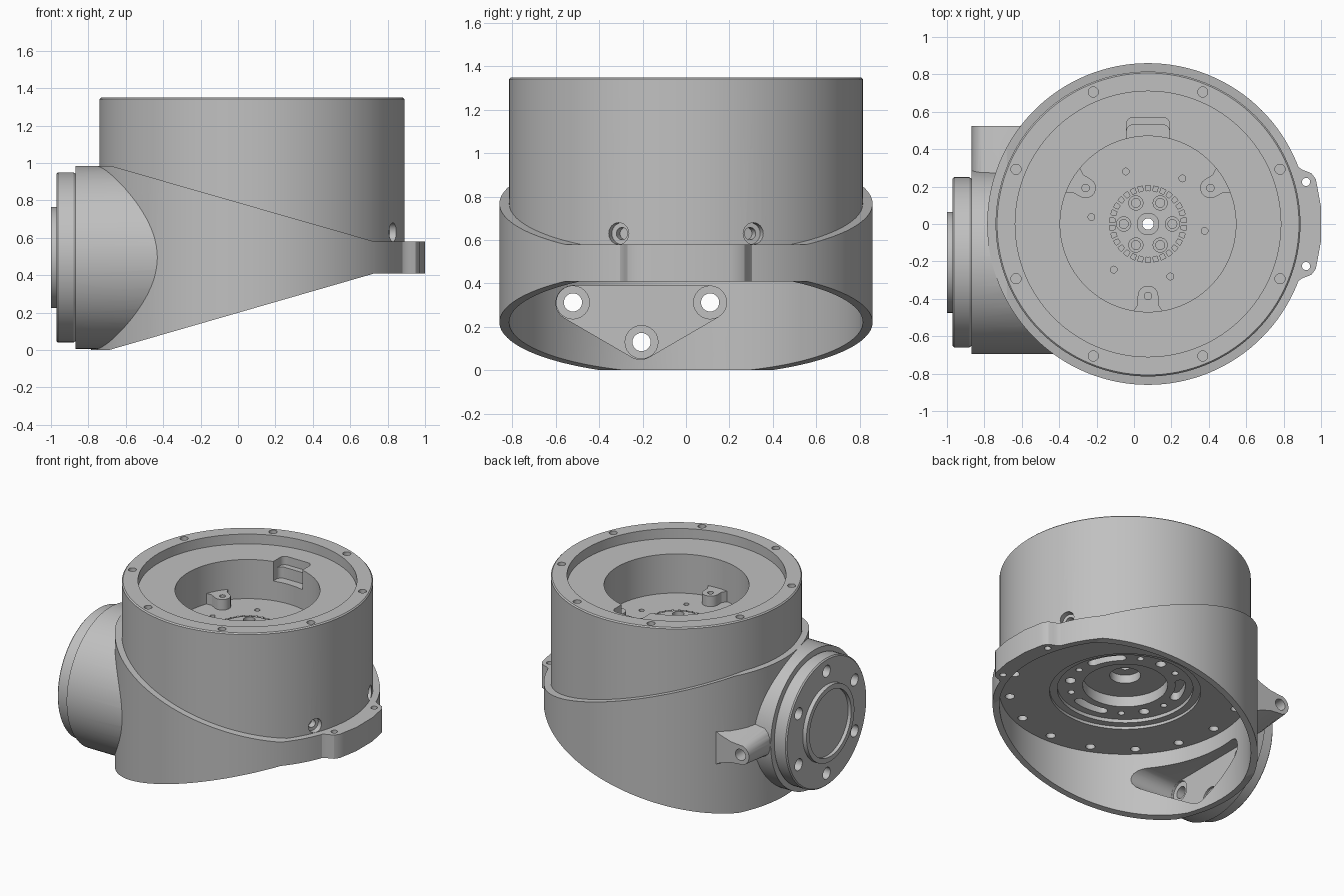
import bpy, bmesh
from math import cos, sin, radians, pi
from mathutils import Matrix, Vector

if "Cube" in bpy.data.objects:
    bpy.data.objects.remove(bpy.data.objects["Cube"])

grey = bpy.data.materials.new("cast_grey")
grey.use_nodes = True
grey.diffuse_color = (0.53, 0.53, 0.53, 1)
grey.node_tree.nodes["Principled BSDF"].inputs["Base Color"].default_value = grey.diffuse_color

CX = 0.075                      # drum axis
FY, FZ = -0.205, 0.495          # side flange axis
DRUM = Matrix.Translation((CX, 0, 0))
ALONG_X = Matrix(((0, 0, 1, 0), (1, 0, 0, 0), (0, 1, 0, 0), (0, 0, 0, 1)))
ALONG_Y = Matrix(((1, 0, 0, 0), (0, 0, -1, 0), (0, 1, 0, 0), (0, 0, 0, 1)))


def arc(cx, cy, r, a0, a1, n=8):
    steps = [radians(a0 + (a1 - a0) * i / n) for i in range(n + 1)]
    return [(cx + r * cos(a), cy + r * sin(a)) for a in steps]


def polar(r, deg, z=0):
    return Vector((CX + r * cos(radians(deg)), r * sin(radians(deg)), z))


def rod(bm, start, end, r, seg=24):
    d = end - start
    m = Matrix.Translation((start + end) / 2) @ d.to_track_quat('Z', 'Y').to_matrix().to_4x4()
    bmesh.ops.create_cone(bm, cap_ends=True, segments=seg, radius1=r, radius2=r,
                          depth=d.length, matrix=m)


def pit(bm, r_pos, deg, z0, z1, r):
    rod(bm, polar(r_pos, deg, z0), polar(r_pos, deg, z1), r, 20)


def prism(bm, pts, z0, z1, m):
    lo = [bm.verts.new(m @ Vector((x, y, z0))) for x, y in pts]
    hi = [bm.verts.new(m @ Vector((x, y, z1))) for x, y in pts]
    n = len(pts)
    bm.faces.new(lo[::-1])
    bm.faces.new(hi)
    for i in range(n):
        bm.faces.new((lo[i], lo[(i + 1) % n], hi[(i + 1) % n], hi[i]))
    return hi


def lathe(bm, profile, m, seg=96):
    rings = [[bm.verts.new(m @ Vector((r * cos(2 * pi * k / seg), r * sin(2 * pi * k / seg), z)))
              for r, z in profile] for k in range(seg)]
    n = len(profile)
    for k in range(seg):
        a, b = rings[k], rings[(k + 1) % seg]
        for i in range(n):
            j = (i + 1) % n
            bm.faces.new((a[i], b[i], b[j], a[j]))


def finish(name, bm):
    bmesh.ops.recalc_face_normals(bm, faces=bm.faces[:])
    mesh = bpy.data.meshes.new(name)
    bm.to_mesh(mesh)
    bm.free()
    mesh.materials.append(grey)
    ob = bpy.data.objects.new(name, mesh)
    bpy.context.collection.objects.link(ob)
    return ob


def combine(target, bm, op):
    tool = finish("cutter", bm)
    tool.hide_render = True
    mod = target.modifiers.new("cut", 'BOOLEAN')
    mod.operation, mod.solver, mod.use_self, mod.object = op, 'EXACT', True, tool
    deps = bpy.context.evaluated_depsgraph_get()
    mesh = bpy.data.meshes.new_from_object(target.evaluated_get(deps))
    target.modifiers.clear()
    target.data = mesh
    bpy.data.objects.remove(tool)


# Main drum: stepped top, deep central well, stepped underside
bm = bmesh.new()
lathe(bm, [(.815, .5), (.815, 1.342), (.807, 1.35), (.71, 1.35), (.71, 1.28), (.47, 1.28),
           (.47, 1.0), (.205, 1.0), (.205, .95), (.178, .95), (.178, 1.01), (.06, 1.01),
           (.06, 1.03), (.03, 1.03), (.03, .68), (.1, .68), (.1, .62), (.275, .62),
           (.275, .545), (.44, .545), (.44, .52), (.49, .52), (.49, .5)], DRUM, 128)
drum = finish("main_drum", bm)

bm = bmesh.new()
for k in range(8):                                   # top rim bolts
    pit(bm, .764, 22.5 + 45 * k, 1.27, 1.4, .027)
for k in range(6):                                   # hub and floor bolts
    pit(bm, .13, 60 * k, .97, 1.1, .038)
    pit(bm, .13, 60 * k, .9, 1.0, .024)
    pit(bm, .305, 60 * k - 7, .95, 1.1, .018)
for k in range(16):                                  # underside bolts
    pit(bm, .75, 22.5 * k, .4, .57, .031)
for a in (30, 150, 270):                             # underside slots and holes
    ends = [(.358 * cos(radians(a + s)), .358 * sin(radians(a + s))) for s in (16, -16)]
    prism(bm, arc(0, 0, .39, a - 16, a + 16) + arc(*ends[0], .032, a + 16, a + 196)[1:-1]
          + arc(0, 0, .326, a + 16, a - 16) + arc(*ends[1], .032, a + 164, a + 344)[1:-1],
          .4, .6, DRUM)
    for off, r in ((60, .034), (36, .022), (84, .022)):
        pit(bm, .36, a + off, .4, .6, r)
for a in (-22.4, 22.4):                              # side screws
    rod(bm, polar(.775, a, .63), polar(.9, a, .63), .05)
    rod(bm, polar(.73, a, .63), polar(.8, a, .63), .028)
combine(drum, bm, 'DIFFERENCE')

# Cable notch in the well wall, shallower below its lip
for depth, bottom in ((.53, 1.14), (.57, 1.22)):
    bm = bmesh.new()
    top = depth - .035
    corners = arc(.08, top, .035, 0, 90, 4) + arc(-.08, top, .035, 90, 180, 4)
    prism(bm, corners + [(-.115, .4), (.115, .4)], bottom, 1.32, DRUM)
    combine(drum, bm, 'DIFFERENCE')

# Splined ring around the hub
bm = bmesh.new()
for k in range(30):
    m = DRUM @ Matrix.Rotation(2 * pi * k / 30, 4, 'Z') @ Matrix.Translation((.19, 0, .975))
    bmesh.ops.create_cube(bm, size=1, matrix=m @ Matrix.Diagonal((.034, .016, .06, 1)))
spline = finish("hub_teeth", bm)

# Three lugs on the floor of the well
bm = bmesh.new()
outline = arc(.385, 0, .055, 90, 270) + [(.43, -.055), (.478, -.085), (.478, .085), (.43, .055)]
for a in (30, 150, 270):
    prism(bm, outline, .99, 1.075, DRUM @ Matrix.Rotation(radians(a), 4, 'Z'))
lugs = finish("mounting_lugs", bm)
bm = bmesh.new()
for a in (30, 150, 270):
    pit(bm, .385, a, 1.02, 1.1, .02)
combine(lugs, bm, 'DIFFERENCE')

# Slanted collar: a round block trimmed by its side outline
bm = bmesh.new()
rod(bm, Vector((CX, 0, -.5)), Vector((CX, 0, 1.5)), .86, 128)
collar = finish("slanted_collar", bm)
bm = bmesh.new()
prism(bm, [(-1, .985), (-.68, .985), (.73, .58), (1, .58), (1, .41), (.73, .41),
           (-.69, 0), (-1, 0)], -1, 1, ALONG_Y)
combine(collar, bm, 'INTERSECT')

# Side flange barrel
bm = bmesh.new()
rod(bm, Vector((-.87, FY, FZ)), Vector((-.4, FY, FZ)), .49, 96)
combine(collar, bm, 'UNION')

# Screw boss beside the barrel, flaring towards the collar and the barrel
bm = bmesh.new()
boss = arc(-.798, FZ, .07, 80, 280) + [(-.72, FZ - .075), (-.64, FZ - .1), (-.5, FZ - .17),
                                       (-.5, FZ + .17), (-.64, FZ + .1), (-.72, FZ + .075)]
for v in prism(bm, boss, -.525, -.15, ALONG_Y):
    v.co.z = FZ + (v.co.z - FZ) * 1.7
combine(collar, bm, 'UNION')

# Tab with two holes
bm = bmesh.new()
half = [(1.0, 0), (1.0, .09), (.98, .2), (.972, .24), (.95, .27), (.92, .283), (.9, .29),
        (.885, .3), (.865, .315), (.7, .315)]
prism(bm, half + [(x, -y) for x, y in half[:0:-1]], .41, .58, Matrix.Identity(4))
combine(collar, bm, 'UNION')

# Hollow the collar, then cut the triangular pocket and holes
bm = bmesh.new()
rod(bm, Vector((CX, 0, -.6)), Vector((CX, 0, 1.6)), .815, 128)
combine(collar, bm, 'DIFFERENCE')
bm = bmesh.new()
pocket = (arc(-.21, .13, .08, 240, 300) + arc(.1, .31, .08, -60, 90) + arc(-.52, .31, .08, 90, 240))
prism(bm, pocket, -.82, -.3, ALONG_X)
combine(collar, bm, 'DIFFERENCE')
bm = bmesh.new()
flange_holes = [(FY + .365 * cos(radians(a)), FZ + .365 * sin(radians(a)))
                for a in range(30, 390, 60)]
for y, z in flange_holes:
    if z < FZ:
        rod(bm, Vector((-.95, y, z)), Vector((-.7, y, z)), .042)
        rod(bm, Vector((-.835, y, z)), Vector((-.6, y, z)), .076)
rod(bm, Vector((-.798, .38, FZ)), Vector((-.798, .6, FZ)), .04)
for s in (-1, 1):
    rod(bm, Vector((.92, s * .225, .3)), Vector((.92, s * .225, .7)), .022)
combine(collar, bm, 'DIFFERENCE')

# Flange disc with raised rim and six bolt holes
bm = bmesh.new()
side = Matrix.Translation((0, FY, FZ)) @ ALONG_X
lathe(bm, [(.001, -.865), (.445, -.865), (.455, -.88), (.455, -.962), (.447, -.97), (.27, -.97),
           (.27, -1.0), (.235, -1.0), (.235, -.975), (.001, -.975)], side)
flange = finish("side_flange", bm)
bm = bmesh.new()
for y, z in flange_holes:
    rod(bm, Vector((-1.05, y, z)), Vector((-.8 if z < FZ else -.9, y, z)), .042)
combine(flange, bm, 'DIFFERENCE')

# Smooth shading with crisp edges
bpy.ops.object.select_all(action='DESELECT')
for ob in (drum, spline, lugs, collar, flange):
    ob.select_set(True)
    bpy.context.view_layer.objects.active = ob
bpy.ops.object.shade_smooth_by_angle(angle=radians(30))
